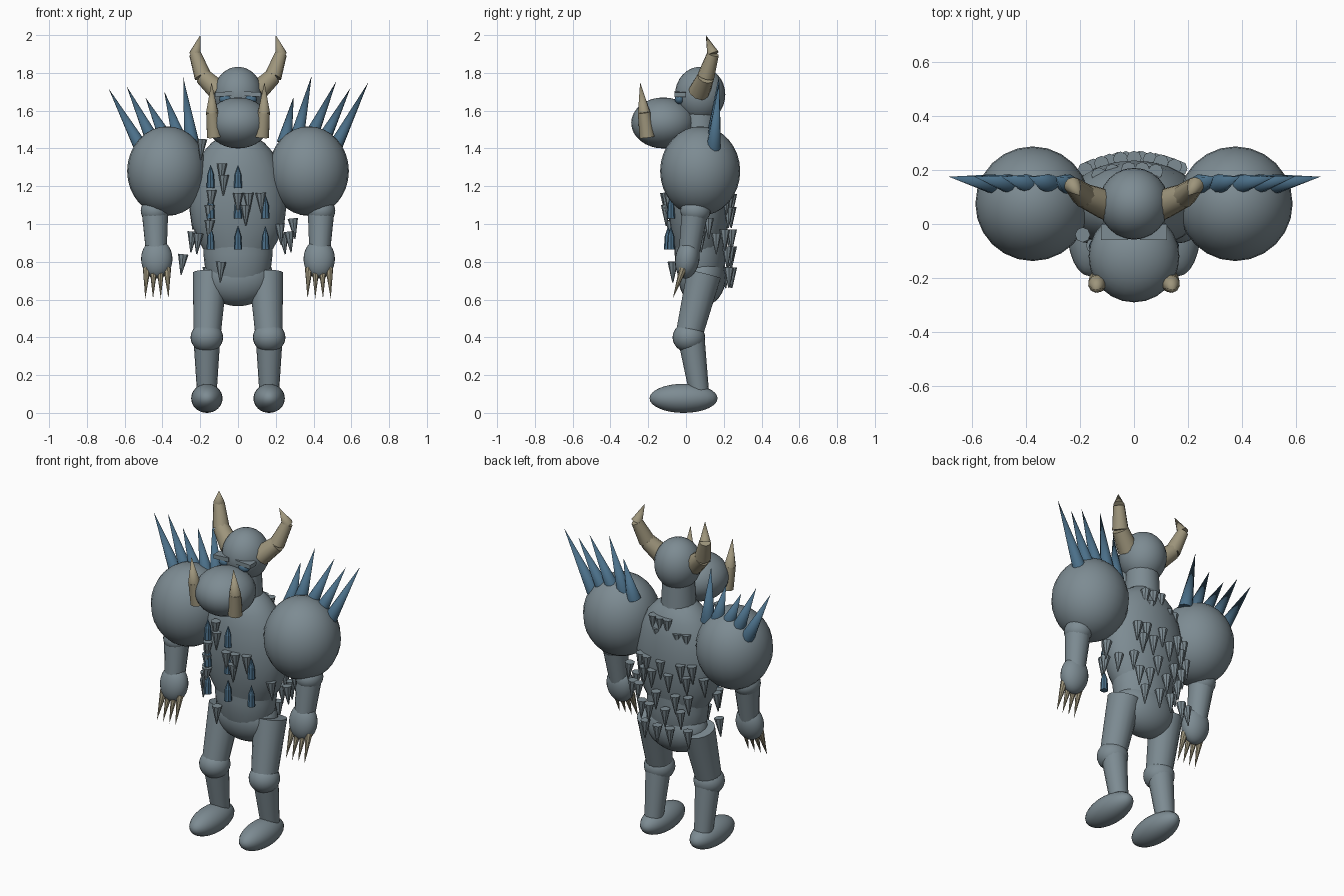
import bpy, bmesh, math
from mathutils import Vector, Matrix


def material(name, rgb):
    m = bpy.data.materials.new(name)
    m.diffuse_color = (*rgb, 1)
    return m


HIDE = material("grey_hide", (0.205, 0.26, 0.29))
BLUE = material("blue_spike", (0.07, 0.16, 0.25))
BONE = material("bone", (0.34, 0.30, 0.20))


def finish(name, bm, mat, angle=40):
    me = bpy.data.meshes.new(name)
    bmesh.ops.recalc_face_normals(bm, faces=bm.faces[:])
    bm.to_mesh(me)
    bm.free()
    ob = bpy.data.objects.new(name, me)
    bpy.context.collection.objects.link(ob)
    me.materials.append(mat)
    bpy.ops.object.select_all(action='DESELECT')
    bpy.context.view_layer.objects.active = ob
    ob.select_set(True)
    bpy.ops.object.shade_smooth_by_angle(angle=math.radians(angle))
    return ob


def ball(name, c, r, mat=HIDE, tilt=0.0, seg=24):
    bm = bmesh.new()
    bmesh.ops.create_uvsphere(bm, u_segments=seg, v_segments=seg * 2 // 3, radius=1,
                              matrix=Matrix.Translation(c) @ Matrix.Rotation(tilt, 4, 'X')
                              @ Matrix.Diagonal((*r, 1)))
    return finish(name, bm, mat)


def add_cone(bm, a, b, ra, rb, seg):
    a, b = Vector(a), Vector(b)
    d = b - a
    m = Matrix.Translation((a + b) / 2) @ d.to_track_quat('Z', 'Y').to_matrix().to_4x4()
    bmesh.ops.create_cone(bm, cap_ends=True, segments=seg, radius1=ra, radius2=rb,
                          depth=d.length, matrix=m)


def limb(name, pts, radii, mat=HIDE, seg=16):
    """Chain of tapered segments through the points."""
    bm = bmesh.new()
    for i in range(len(pts) - 1):
        add_cone(bm, pts[i], pts[i + 1], radii[i], radii[i + 1], seg)
    return finish(name, bm, mat)


def loft(name, rings, cy, seg=24):
    """Stacked ellipses: (z, rx, ry)."""
    bm = bmesh.new()
    loops = [[bm.verts.new((rx * math.cos(t), cy + ry * math.sin(t), z))
              for t in (2 * math.pi * i / seg for i in range(seg))] for z, rx, ry in rings]
    for lo, hi in zip(loops, loops[1:]):
        for i in range(seg):
            j = (i + 1) % seg
            bm.faces.new((lo[i], lo[j], hi[j], hi[i]))
    bm.faces.new(loops[0][::-1])
    bm.faces.new(loops[-1])
    return finish(name, bm, HIDE)


# Trunk
loft("chest", [(0.86, 0.18, 0.125), (0.92, 0.215, 0.14), (1.0, 0.245, 0.155), (1.1, 0.257, 0.165),
               (1.2, 0.25, 0.165), (1.3, 0.225, 0.155), (1.38, 0.185, 0.135), (1.43, 0.14, 0.11),
               (1.47, 0.08, 0.08)], 0.07)
loft("abdomen", [(0.70, 0.15, 0.11), (0.77, 0.175, 0.13), (0.84, 0.183, 0.135),
                 (0.92, 0.185, 0.135)], 0.075)
ball("pelvis", (0, 0.085, 0.715), (0.19, 0.125, 0.15))
limb("neck", [(0, 0.07, 1.40), (0, 0.07, 1.60)], [0.10, 0.09])

# Head
ball("cranium", (0, 0.075, 1.685), (0.13, 0.133, 0.147))
ball("muzzle", (0, -0.12, 1.535), (0.168, 0.17, 0.135))

for s, side in ((-1, "left"), (1, "right")):
    # Face details, horns and tusks
    ball(side + "_eye", (s * 0.065, -0.035, 1.66), (0.035, 0.025, 0.026), BLUE, seg=12)
    bm = bmesh.new()
    bmesh.ops.create_cube(bm, size=1, matrix=Matrix.Translation((s * 0.072, -0.03, 1.688))
                          @ Matrix.Rotation(s * 0.06, 4, 'Y') @ Matrix.Diagonal((0.1, 0.06, 0.024, 1)))
    finish(side + "_brow", bm, HIDE)
    limb(side + "_horn", [(s * 0.10, 0.07, 1.70), (s * 0.185, 0.105, 1.78),
                          (s * 0.227, 0.143, 1.90), (s * 0.2, 0.105, 2.0)],
         [0.058, 0.046, 0.032, 0.0], BONE, 10)
    limb(side + "_tusk", [(s * 0.125, -0.205, 1.46), (s * 0.137, -0.222, 1.59),
                          (s * 0.14, -0.243, 1.75)], [0.041, 0.033, 0.0], BONE, 10)

    # Shoulders and arms
    ball(side + "_shoulder", (s * 0.375, 0.075, 1.28), (0.212, 0.212, 0.237))
    ball(side + "_elbow", (s * 0.44, 0.05, 1.07), (0.075, 0.08, 0.07))
    limb(side + "_forearm", [(s * 0.44, 0.05, 1.08), (s * 0.432, 0.015, 0.84)], [0.072, 0.055])
    ball(side + "_hand", (s * 0.43, 0.007, 0.815), (0.083, 0.064, 0.105), tilt=-0.15)
    for i in range(4):
        limb(f"{side}_claw_{i}", [(s * (0.375 + 0.036 * i), -0.015, 0.765),
                                  (s * (0.368 + 0.041 * i), -0.07, 0.605)], [0.021, 0], BONE, 8)

    # Legs
    limb(side + "_thigh", [(s * 0.148, 0.095, 0.735), (s * 0.163, 0.018, 0.42)], [0.093, 0.073])
    ball(side + "_knee", (s * 0.165, 0.015, 0.40), (0.086, 0.086, 0.08))
    limb(side + "_shin", [(s * 0.165, 0.03, 0.38), (s * 0.165, 0.068, 0.12)], [0.07, 0.053])
    ball(side + "_foot", (s * 0.165, -0.013, 0.077), (0.083, 0.18, 0.077))

# Crest of spikes over each shoulder: tip (x, z)
tips = [[(-0.29, 1.775), (-0.39, 1.70), (-0.49, 1.67), (-0.59, 1.73), (-0.685, 1.717)],
        [(0.295, 1.675), (0.39, 1.785), (0.52, 1.755), (0.595, 1.72), (0.69, 1.75)]]
base_x = (0.245, 0.31, 0.38, 0.445, 0.505)
base_z = (1.43, 1.45, 1.45, 1.43, 1.39)
for s, side, row in ((-1, "left", tips[0]), (1, "right", tips[1])):
    for i, (x, z) in enumerate(row):
        limb(f"{side}_shoulder_spike_{i}", [(s * base_x[i], 0.145, base_z[i]), (x, 0.175, z)],
             [0.04, 0], BLUE, 10)

# Blue upright darts in a grid on the front
bm = bmesh.new()
for x in (-0.145, 0, 0.145):
    for z in (0.865, 1.03, 1.19):
        if x > 0 and z > 1.1:
            continue
        y = -0.095 if x == 0 else -0.08
        add_cone(bm, (x, y, z), (x, y, z + 0.07), 0.022, 0.018, 8)
        add_cone(bm, (x, y, z + 0.07), (x, y, z + 0.125), 0.018, 0, 8)
finish("belly_darts", bm, BLUE)

# Hanging scales: (x, y, top z), tips down
front = [(-0.19, -0.04, 1.45), (-0.085, -0.09, 1.32), (-0.075, -0.095, 1.26), (-0.14, -0.085, 1.18),
         (0.0, -0.11, 1.165), (0.055, -0.105, 1.165), (0.12, -0.09, 1.165), (-0.15, -0.08, 1.10),
         (-0.15, -0.08, 1.02), (0.04, -0.105, 1.10), (-0.09, -0.07, 0.80)]
flank = [(-0.24, 0.05, 0.96), (-0.21, -0.01, 0.95), (-0.29, 0.10, 0.84), (0.27, 0.08, 0.96),
         (0.29, 0.12, 1.03), (0.22, 0.0, 1.0), (0.24, 0.16, 0.95), (-0.23, 0.16, 1.08)]
back = [(x, z) for z, xs in ((1.40, (-0.02, 0.03, 0.08)), (1.33, (-0.13, -0.08, 0.05)),
                             (1.16, (-0.18, -0.12, 0.0, 0.10, 0.15)),
                             (1.09, (-0.15, -0.05, 0.06, 0.12)),
                             (0.97, (-0.16, -0.09, 0.03, 0.17)),
                             (0.88, (-0.12, -0.03, 0.08, 0.14)),
                             (0.77, (-0.16, -0.06, 0.02, 0.11))) for x in xs]
back = [(x, 0.243 - 1.3 * x * x - (0.04 if z > 1.3 else 0), z) for x, z in back]
for name, group in (("front_scales", front), ("flank_scales", flank), ("back_scales", back)):
    bm = bmesh.new()
    for x, y, z in group:
        add_cone(bm, (x, y, z), (x * 1.04, y, z - 0.11), 0.028, 0.003, 8)
    finish(name, bm, HIDE)
